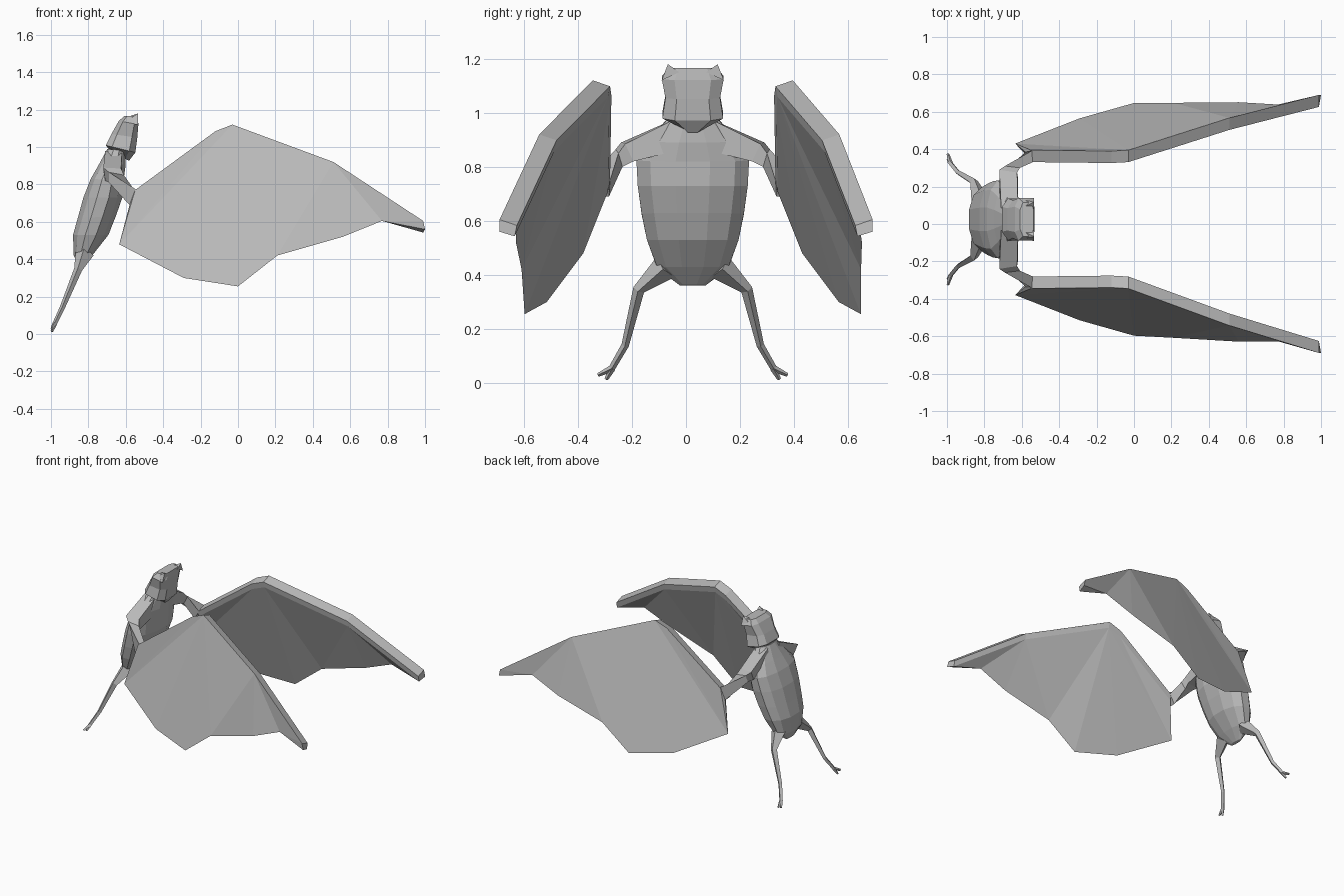
import bpy, bmesh
from math import cos, sin, tau, copysign
from mathutils import Vector

if "Cube" in bpy.data.objects:
    bpy.data.objects.remove(bpy.data.objects["Cube"])

COLOUR = (0.5, 0.5, 0.5, 1)
grey = bpy.data.materials.new("plain grey")
grey.use_nodes = True
grey.diffuse_color = COLOUR
grey.node_tree.nodes["Principled BSDF"].inputs["Base Color"].default_value = COLOUR

MID = 0.025  # the body's mid plane


def make(name, verts, faces):
    bm = bmesh.new()
    vs = [bm.verts.new(v) for v in verts]
    for f in faces:
        bm.faces.new([vs[i] for i in f])
    bmesh.ops.recalc_face_normals(bm, faces=bm.faces)
    mesh = bpy.data.meshes.new(name)
    bm.to_mesh(mesh)
    bm.free()
    mesh.materials.append(grey)
    bpy.context.collection.objects.link(bpy.data.objects.new(name, mesh))


def loft(name, rings):
    n = len(rings[0])
    verts = [p for r in rings for p in r]
    faces = [(k * n + i, k * n + (i + 1) % n, (k + 1) * n + (i + 1) % n, (k + 1) * n + i)
             for k in range(len(rings) - 1) for i in range(n)]
    faces += [range(n), range(len(verts) - n, len(verts))]
    make(name, verts, faces)


def slice_ring(bx, bz, fx, fz, half, n, power):
    """Rounded cross-section running from a back point to a front point."""
    pts = []
    for i in range(n):
        a = tau * (i + 0.5) / n
        u, v = (copysign(abs(t) ** power, t) for t in (cos(a), sin(a)))
        t = (u + 1) / 2
        pts.append((bx + (fx - bx) * t, MID + half * v, bz + (fz - bz) * t))
    return pts


def tube(name, path, side):
    """Four-sided tapering limb along (x, y, z, radius) points."""
    rings = []
    for i, (x, y, z, r) in enumerate(path):
        a, b = path[max(i - 1, 0)], path[min(i + 1, len(path) - 1)]
        d = (Vector(b[:3]) - Vector(a[:3])).normalized()
        p = d.cross(Vector((1, 0, 0))).normalized()
        q = d.cross(p)
        ring = [Vector((x, y, z)) + r * (p * cos(tau * k / 4) + q * sin(tau * k / 4))
                for k in range(4)]
        rings.append([(w.x, MID + side * w.y, w.z) for w in ring])
    loft(name, rings)


# Body
loft("body", [slice_ring(*r, 12, 0.9) for r in [
    (-.85, .36, -.83, .365, .05), (-.88, .42, -.77, .43, .135),
    (-.885, .53, -.69, .53, .175), (-.86, .62, -.65, .63, .195),
    (-.83, .73, -.615, .73, .21), (-.79, .83, -.61, .82, .215),
    (-.75, .90, -.60, .89, .17), (-.70, .99, -.60, .98, .09)]])

# Head
loft("head", [slice_ring(*r, 8, 0.6) for r in [
    (-.69, .985, -.58, .925, .03), (-.71, 1.01, -.545, .97, .118),
    (-.68, 1.07, -.535, 1.05, .106), (-.64, 1.14, -.53, 1.12, .12),
    (-.61, 1.165, -.535, 1.165, .095)]])

# Wing outline: leading edge, then trailing edge from root to tip
LEAD = [(-.55, .37, .77), (-.12, .365, 1.085), (-.03, .37, 1.12),
        (.51, .555, .92), (.99, .69, .605)]
TRAIL = [(-.58, .36, .69), (-.635, .405, .48), (-.29, .54, .30), (0, .622, .255),
         (.21, .628, .42), (.56, .64, .52), (.77, .633, .605), (1, .69, .56)]


def wing(name, side):
    inner = [(x, y - .064, z - .022) for x, y, z in LEAD]
    lower = [(x, y + .008, z - .04) for x, y, z in inner]
    n = len(LEAD)
    faces = []
    for i in range(n - 1):  # bone along the leading edge
        faces += [(i, i + 1, n + i + 1, n + i),
                  (n + i, n + i + 1, 2 * n + i + 1, 2 * n + i)]
    for base in (0, 2 * n):  # outer and inner skin, fanned from the joints
        a, b = base, 3 * n
        for step in "tuutttuttut":
            na, nb = (a + 1, b) if step == "u" else (a, b + 1)
            faces.append((a, b, na if step == "u" else nb))
            a, b = na, nb
    last = 3 * n + len(TRAIL) - 1
    faces += [(0, n, 2 * n, 3 * n), (n - 1, 2 * n - 1, 3 * n - 1, last)]
    verts = [(x, MID * (1 - max(0, x)) + side * y, z)
             for x, y, z in LEAD + inner + lower + TRAIL]
    make(name, verts, faces)


for label, s in (("left", 1), ("right", -1)):
    wing(label + "_wing", s)

    # Arm from the shoulder to the wing root
    arm = [[(-.71, .06, .98), (-.62, .06, .98), (-.62, .06, .86), (-.72, .06, .86)],
           [(-.72, .265, .89), (-.625, .25, .885), (-.62, .22, .82), (-.71, .225, .82)],
           [(-.69, .285, .865), (-.61, .275, .85), (-.63, .26, .80), (-.69, .26, .81)],
           [(-.54, .37, .77), (-.54, .306, .75), (-.58, .31, .69), (-.58, .36, .69)]]
    loft(label + "_arm", [[(x, MID + s * y, z) for x, y, z in r] for r in arm])

    # Leg with a forked foot
    tube(label + "_leg", [(-.82, .10, .43, .05), (-.855, .20, .345, .022),
                          (-.94, .25, .14, .014), (-.985, .305, .045, .012)], s)
    for toe, end in (("outer", (-.995, .35, .03, .007)), ("inner", (-.995, .32, .014, .007))):
        tube(f"{label}_{toe}_toe", [(-.98, .298, .055, .013), end], s)

    # Ear
    ear = [(-.62, .05, 1.15), (-.535, .05, 1.15), (-.535, .115, 1.12), (-.62, .11, 1.12),
           (-.535, .092, 1.18)]
    make(label + "_ear", [(x, MID + s * y, z) for x, y, z in ear],
         [(0, 1, 2, 3), (0, 1, 4), (1, 2, 4), (2, 3, 4), (3, 0, 4)])
